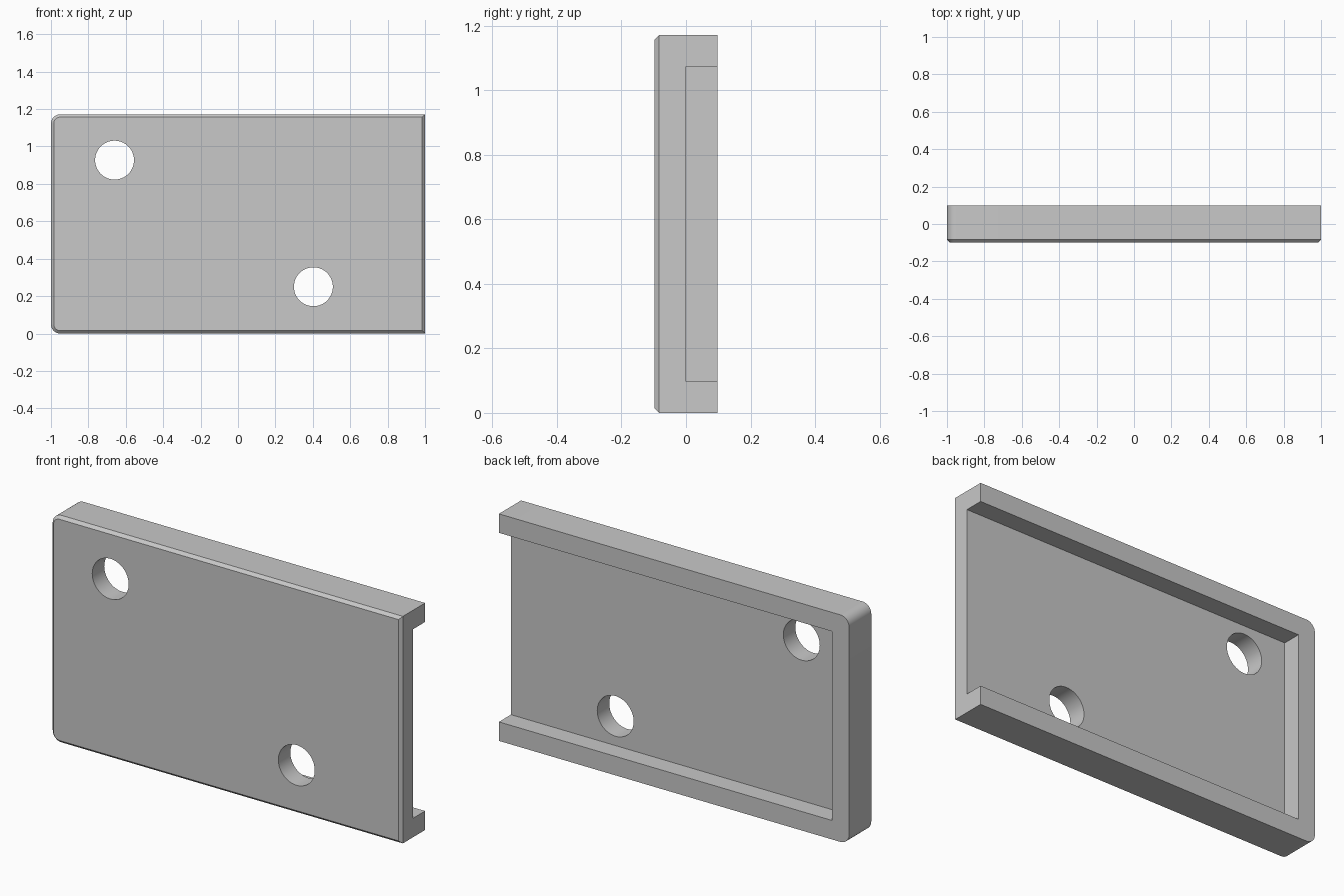
import bpy, bmesh, math

if "Cube" in bpy.data.objects:
    bpy.data.objects.remove(bpy.data.objects["Cube"])

W, H, D = 1.0, 1.172, 0.098      # half width, height, half depth
WALL, CHAMFER, RADIUS = 0.098, 0.015, 0.05

grey = bpy.data.materials.new("plain grey")
grey.diffuse_color = (0.58, 0.58, 0.58, 1)
grey.use_nodes = True
grey.node_tree.nodes["Principled BSDF"].inputs["Base Color"].default_value = grey.diffuse_color


def outline(inset):
    """Plate outline with rounded left corners and square right corners."""
    pts = [(W - inset, inset), (W - inset, H - inset)]
    r = RADIUS - inset
    for cz, start in ((H - RADIUS, 90), (RADIUS, 180)):
        for i in range(13):
            a = math.radians(start + 90 * i / 12)
            pts.append((-W + RADIUS + r * math.cos(a), cz + r * math.sin(a)))
    return pts


# Plate body: chamfered front edge, straight sides
bm = bmesh.new()
rings = [[bm.verts.new((x, y, z)) for x, z in outline(inset)]
         for y, inset in ((-D, CHAMFER), (-D + CHAMFER, 0), (D, 0))]
for a, b in zip(rings, rings[1:]):
    for i in range(len(a)):
        j = (i + 1) % len(a)
        bm.faces.new((a[i], a[j], b[j], b[i]))
bm.faces.new(rings[0])
bm.faces.new(rings[-1])
bmesh.ops.recalc_face_normals(bm, faces=bm.faces)
mesh = bpy.data.meshes.new("cover_plate")
bm.to_mesh(mesh)
bm.free()
plate = bpy.data.objects.new("cover_plate", mesh)
bpy.context.collection.objects.link(plate)
mesh.materials.append(grey)


def cut(cutter):
    """Subtract a cutter from the plate and discard it."""
    cutter.hide_render = True
    cutter.data.materials.append(grey)
    mod = plate.modifiers.new("cut", 'BOOLEAN')
    mod.operation, mod.solver, mod.object = 'DIFFERENCE', 'EXACT', cutter
    bpy.ops.object.select_all(action='DESELECT')
    bpy.context.view_layer.objects.active = plate
    plate.select_set(True)
    bpy.ops.object.modifier_apply(modifier=mod.name)
    bpy.data.objects.remove(cutter)


# Back recess, open at the right end
x0, x1, y1 = -W + WALL, W + 0.2, D + 0.2
bpy.ops.mesh.primitive_cube_add(size=1, location=((x0 + x1) / 2, y1 / 2, H / 2))
recess = bpy.context.object
recess.scale = (x1 - x0, y1, H - 2 * WALL)
cut(recess)

# Two through holes
for x, z in ((-0.66, 0.927), (0.403, 0.25)):
    bpy.ops.mesh.primitive_cylinder_add(vertices=64, radius=0.104, depth=1,
                                        location=(x, 0, z),
                                        rotation=(math.pi / 2, 0, 0))
    cut(bpy.context.object)

bpy.ops.object.shade_smooth_by_angle(angle=math.radians(30))
